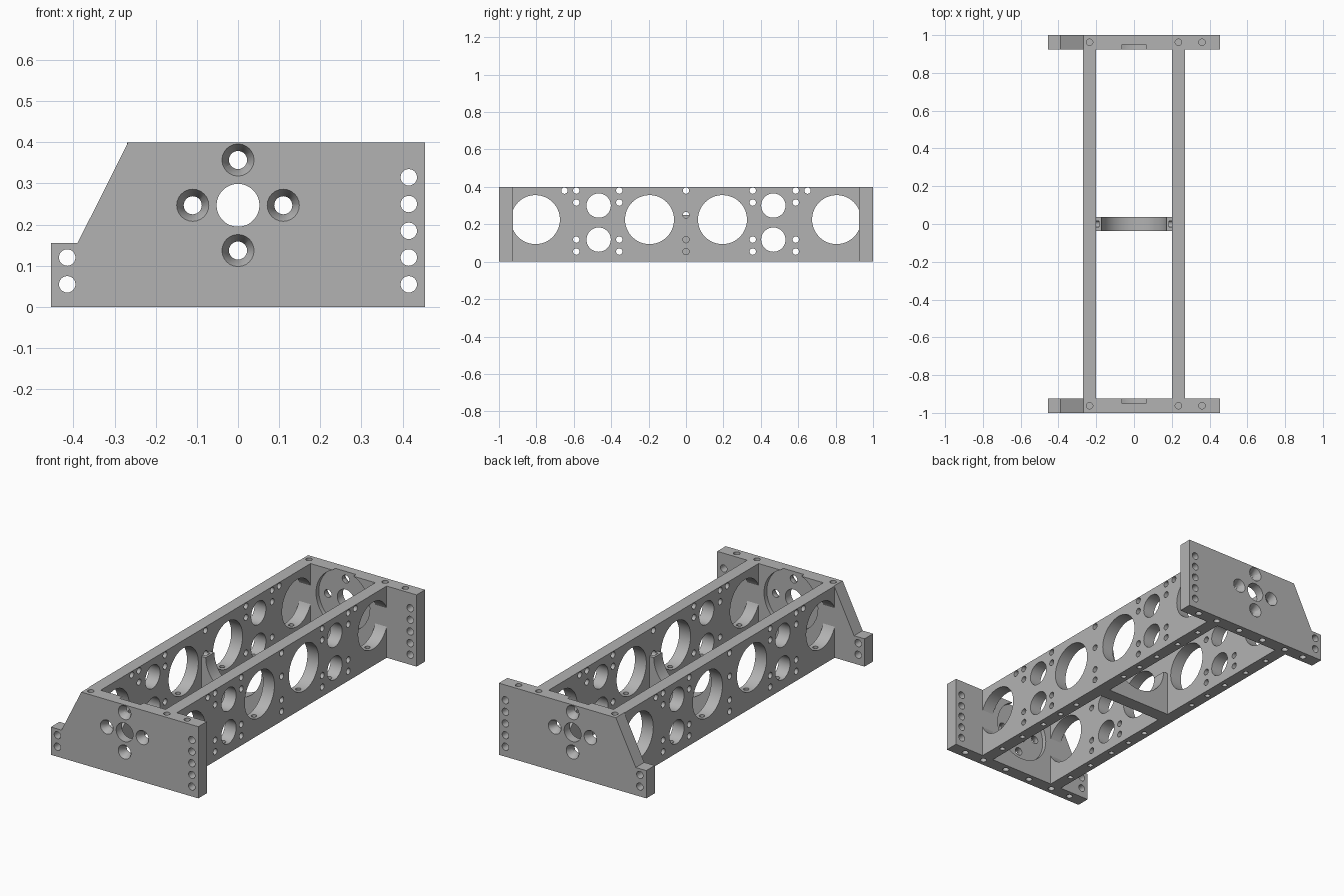
import bpy
import bmesh
import math
from mathutils import Matrix, Vector

cube = bpy.data.objects.get("Cube")
if cube:
    bpy.data.objects.remove(cube, do_unlink=True)

metal = bpy.data.materials.new("Machined grey")
metal.use_nodes = True
grey = (0.45, 0.45, 0.45, 1)
metal.diffuse_color = grey
metal.node_tree.nodes["Principled BSDF"].inputs["Base Color"].default_value = grey

HEIGHT = 0.4
INNER_Y = 0.925
RAIL_X = 0.235
SCREW_R = 0.017


def make_object(name, bm):
    mesh = bpy.data.meshes.new(name)
    bmesh.ops.recalc_face_normals(bm, faces=bm.faces)
    bm.to_mesh(mesh)
    bm.free()
    mesh.materials.append(metal)
    obj = bpy.data.objects.new(name, mesh)
    bpy.context.collection.objects.link(obj)
    return obj


def extrude_profile(name, points, y0, y1):
    """Extrude an XZ outline along Y."""
    bm = bmesh.new()
    face = bm.faces.new([bm.verts.new((x, y0, z)) for x, z in points])
    moved = bmesh.ops.extrude_face_region(bm, geom=[face])["geom"]
    verts = [v for v in moved if isinstance(v, bmesh.types.BMVert)]
    bmesh.ops.translate(bm, verts=verts, vec=(0, y1 - y0, 0))
    return make_object(name, bm)


def drill(obj, holes):
    """Cut holes given as (start, end, start radius, end radius)."""
    bm = bmesh.new()
    for start, end, r0, r1 in holes:
        a, b = Vector(start), Vector(end)
        turn = (b - a).to_track_quat('Z', 'Y').to_matrix().to_4x4()
        bmesh.ops.create_cone(bm, cap_ends=True, segments=48 if r0 > 0.05 else 24,
                              radius1=r0, radius2=r1, depth=(b - a).length,
                              matrix=Matrix.Translation((a + b) / 2) @ turn)
    cutter = make_object("hole_cutter", bm)
    cutter.hide_render = True
    mod = obj.modifiers.new("Holes", 'BOOLEAN')
    mod.operation = 'DIFFERENCE'
    mod.solver = 'EXACT'
    mod.object = cutter
    bpy.context.view_layer.objects.active = obj
    bpy.ops.object.modifier_apply(modifier=mod.name)
    bpy.data.objects.remove(cutter, do_unlink=True)


def finish(obj):
    bpy.ops.object.select_all(action='DESELECT')
    obj.select_set(True)
    bpy.context.view_layer.objects.active = obj
    bpy.ops.object.shade_smooth_by_angle(angle=math.radians(30))


# End plates, with a motor recess on the inner face
plate_outline = [(-0.455, 0), (0.455, 0), (0.455, HEIGHT), (-0.267, HEIGHT),
                 (-0.39, 0.155), (-0.455, 0.155)]
MOTOR_Z = 0.247
bolts = [(0.11, 0), (-0.11, 0), (0, 0.11), (0, -0.11)]
for name, s in (("front_end_plate", -1), ("back_end_plate", 1)):
    plate = extrude_profile(name, plate_outline, s * INNER_Y, s)
    drill(plate, [((0, s * 0.9, MOTOR_Z), (0, s * 0.95, MOTOR_Z), 0.166, 0.166)])

    def through(x, z, r):
        return ((x, s * 0.9, z), (x, s * 1.05, z), r, r)

    holes = [through(0, MOTOR_Z, 0.052)]
    holes += [through(x, MOTOR_Z + z, 0.022) for x, z in bolts]
    holes += [through(0.415, 0.055 + 0.065 * i, 0.02) for i in range(5)]
    holes += [through(-0.415, 0.055 + 0.065 * i, 0.02) for i in range(2)]
    drill(plate, holes)
    # Countersinks on the outer face
    drill(plate, [((x, s * 1.01, MOTOR_Z + z), (x, s * 0.968, MOTOR_Z + z), 0.0445, 0.0215)
                  for x, z in bolts])
    # Blind screw holes in the top and bottom edges
    y = s * 0.962
    blind = [((x, y, HEIGHT + 0.02), (x, y, 0.33), SCREW_R, SCREW_R)
             for x in (-RAIL_X, RAIL_X, 0.36)]
    blind += [((x, y, -0.02), (x, y, 0.04), SCREW_R, SCREW_R)
              for x in (-0.36, -RAIL_X, -0.08, 0.08, RAIL_X, 0.36)]
    drill(plate, blind)
    finish(plate)

# Side rails with lightening holes and mounting holes
rows = (0.054, 0.118, 0.316, 0.38)
for name, s in (("left_rail", 1), ("right_rail", -1)):
    x0, x1 = s * 0.2, s * 0.27
    rail = extrude_profile(name, [(x0, 0), (x1, 0), (x1, HEIGHT), (x0, HEIGHT)],
                           -INNER_Y, INNER_Y)

    def across(y, z, r):
        return ((s * 0.15, y, z), (s * 0.32, y, z), r, r)

    holes = [across(0, z, SCREW_R) for z in (0.054, 0.118, 0.25, 0.38)]
    for e in (-1, 1):
        holes += [across(e * y, 0.225, 0.131) for y in (0.195, 0.805)]
        holes += [across(e * 0.467, z, 0.065) for z in (0.118, 0.3)]
        holes += [across(e * y, z, SCREW_R) for y in (0.357, 0.587) for z in rows]
        holes.append(across(e * 0.65, 0.38, SCREW_R))
    drill(rail, holes)
    # Screw holes along the underside
    spots = (0.195, 0.325, 0.467, 0.64, 0.805)
    drill(rail, [((s * RAIL_X, y * e, -0.02), (s * RAIL_X, y * e, 0.11), 0.014, 0.014)
                 for y in spots for e in (-1, 1)])
    finish(rail)

# Central cross brace with a half-round cradle
brace = extrude_profile("cross_brace", [(-0.2, 0), (0.2, 0), (0.2, 0.25), (-0.2, 0.25)],
                        -0.038, 0.038)
drill(brace, [((0, -0.1, 0.252), (0, 0.1, 0.252), 0.173, 0.173)])
drill(brace, [((s * 0.22, 0, z), (s * 0.185, 0, z), SCREW_R, SCREW_R)
              for s in (-1, 1) for z in (0.054, 0.118, 0.25)])
finish(brace)
